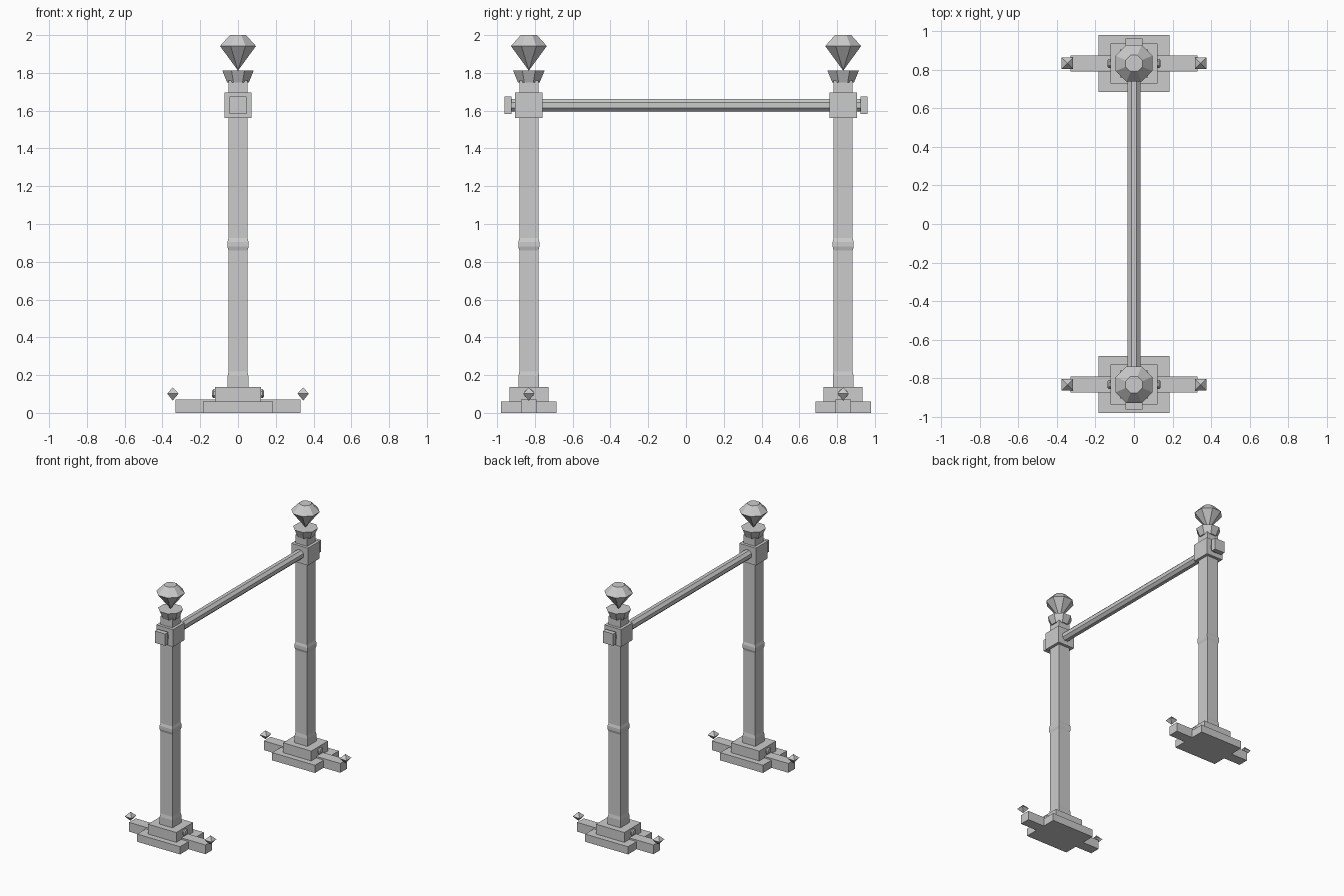
import bpy, bmesh, math
from mathutils import Matrix

if "Cube" in bpy.data.objects:
    bpy.data.objects.remove(bpy.data.objects["Cube"])

grey = bpy.data.materials.new("plain_grey")
grey.diffuse_color = (0.6, 0.6, 0.6, 1)
grey.use_nodes = True
grey.node_tree.nodes["Principled BSDF"].inputs["Base Color"].default_value = grey.diffuse_color


def finish(name, bm):
    bmesh.ops.recalc_face_normals(bm, faces=bm.faces)
    me = bpy.data.meshes.new(name)
    bm.to_mesh(me)
    bm.free()
    me.materials.append(grey)
    ob = bpy.data.objects.new(name, me)
    bpy.context.collection.objects.link(ob)
    return ob


def box(name, x, y, z0, z1, hx, hy):
    bm = bmesh.new()
    bmesh.ops.create_cube(bm, size=1, matrix=Matrix.Translation((x, y, (z0 + z1) / 2))
                          @ Matrix.Diagonal((2 * hx, 2 * hy, z1 - z0, 1)))
    return finish(name, bm)


def lathe(name, profile, sides, loc=(0, 0, 0), rot=Matrix()):
    """Stack of flat-sided rings; profile = (half width across flats, height), 0 = point."""
    bm = bmesh.new()
    rings = []
    for h, z in profile:
        r = h / math.cos(math.pi / sides)
        if h == 0:
            rings.append([bm.verts.new((0, 0, z))])
        else:
            rings.append([bm.verts.new((r * math.cos((i + 0.5) * math.tau / sides),
                                        r * math.sin((i + 0.5) * math.tau / sides), z))
                          for i in range(sides)])
    for a, b in zip(rings, rings[1:]):
        for i in range(sides):
            j = (i + 1) % sides
            quad = [a[i % len(a)], a[j % len(a)], b[j % len(b)], b[i % len(b)]]
            bm.faces.new(list(dict.fromkeys(quad)))
    for ring in (rings[0], rings[-1]):
        if len(ring) > 1:
            bm.faces.new(ring)
    bm.transform(Matrix.Translation(loc) @ rot)
    return finish(name, bm)


for s, side in ((-1, "front"), (1, "back")):
    y = 0.832 * s
    # stepped foot
    box(side + "_base_plate", 0, y, 0, 0.06, 0.185, 0.147)
    box(side + "_foot_bar", 0, y, 0, 0.072, 0.33, 0.041)
    box(side + "_base_block", 0, y, 0.06, 0.137, 0.122, 0.103)
    # small foot ornaments and bolts
    for sx, end in ((-1, "left"), (1, "right")):
        lathe(f"{side}_{end}_foot_gem", [(0, 0.065), (0.03, 0.102), (0, 0.135)], 4,
              (0.345 * sx, y, 0))
        lathe(f"{side}_{end}_bolt", [(0.024, 0.11), (0.024, 0.13), (0.017, 0.137)], 8,
              (0, y, 0.102), Matrix.Rotation(sx * math.pi / 2, 4, 'Y'))
    # square post with slight swellings
    lathe(side + "_post", [(0.055, 0.13), (0.055, 0.195), (0.05, 0.22), (0.05, 0.86),
                           (0.056, 0.88), (0.056, 0.905), (0.05, 0.925), (0.05, 1.76)],
          4, (0, y, 0))
    # rail socket, end plate, flared collar and cut-gem finial
    box(side + "_rail_socket", 0, y, 1.56, 1.695, 0.072, 0.072)
    box(side + "_end_plate", 0, 0.942 * s, 1.583, 1.675, 0.044, 0.019)
    lathe(side + "_collar", [(0.058, 1.75), (0.083, 1.812)], 8, (0, y, 0))
    lathe(side + "_finial", [(0, 1.812), (0.095, 1.942), (0.043, 2.0)], 8, (0, y, 0))

# octagonal rail joining the posts
lathe("cross_rail", [(0.034, -0.93), (0.034, 0.93)], 8, (0, 0, 1.629),
      Matrix.Rotation(math.pi / 2, 4, 'X'))
